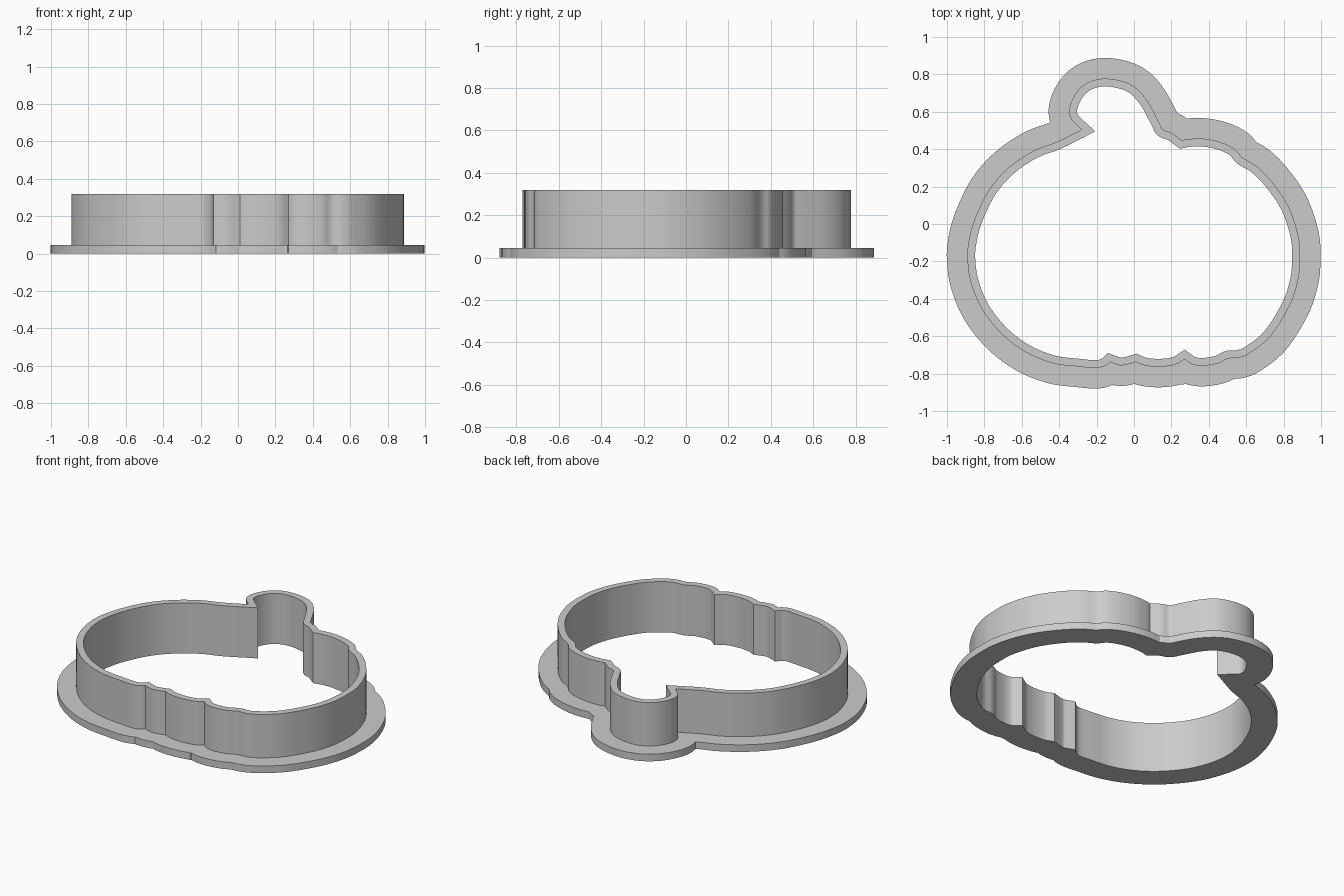
import bpy
import bmesh
from mathutils import Vector

cube = bpy.data.objects.get("Cube")
if cube:
    bpy.data.objects.remove(cube, do_unlink=True)

WALL_HEIGHT = 0.32
FLANGE_HEIGHT = 0.045
WALL_THICKNESS = 0.042
FLANGE_WIDTH = 0.11
STEPS = 6

# Outline of the wall, counter-clockwise; each run ends on a sharp corner
left_body = [(-.28, .505), (-.41, .44), (-.53, .395), (-.66, .31), (-.77, .19),
             (-.85, .03), (-.885, -.1), (-.89, -.2), (-.87, -.32), (-.81, -.46),
             (-.7, -.595), (-.57, -.69), (-.43, -.745), (-.3, -.762),
             (-.2, -.77), (-.15, -.755), (-.13, -.738)]
small_lobe = [(-.13, -.738), (-.08, -.755), (-.04, -.752), (.01, -.738)]
middle_lobe = [(.01, -.738), (.06, -.757), (.14, -.763), (.22, -.752), (.27, -.723)]
right_body = [(.27, -.723), (.31, -.75), (.37, -.758), (.45, -.745), (.5, -.72),
              (.56, -.715), (.62, -.69), (.73, -.6), (.83, -.44), (.875, -.31),
              (.887, -.2), (.88, -.07), (.83, .085), (.75, .21), (.66, .305),
              (.58, .355), (.54, .4), (.47, .435), (.38, .455), (.3, .455), (.255, .447)]
stem = [(.255, .447), (.2, .487), (.155, .505), (.13, .55), (.07, .66), (0, .735),
        (-.08, .768), (-.17, .777), (-.25, .755), (-.31, .7), (-.345, .62),
        (-.335, .56), (-.28, .505)]


def smooth_run(points):
    """Sample a Catmull-Rom curve through the points, leaving out the last one."""
    pts = [Vector(p) for p in points]
    pts = [pts[0]] + pts + [pts[-1]]
    samples = []
    for a, b, c, d in zip(pts, pts[1:], pts[2:], pts[3:]):
        for step in range(STEPS):
            t = step / STEPS
            samples.append(b + (c - a) * (t / 2)
                           + (a * 2 - b * 5 + c * 4 - d) * (t * t / 2)
                           + (b * 3 - a - c * 3 + d) * (t ** 3 / 2))
    return samples


def offset_loop(loop, distance):
    """Offset a closed loop with mitred corners; positive distances go outwards."""
    moved = []
    for i, point in enumerate(loop):
        before = (point - loop[i - 1]).normalized()
        after = (loop[(i + 1) % len(loop)] - point).normalized()
        normal_a = Vector((before.y, -before.x))
        normal_b = Vector((after.y, -after.x))
        bisector = (normal_a + normal_b).normalized()
        mitre = 1 / max(bisector.dot(normal_a), 0.55)
        moved.append(point + bisector * distance * mitre)
    # Drop the points that fold back into the source loop
    limit = abs(distance) * 0.98
    return [p for p in moved if min((p - q).length for q in loop) >= limit]


def ring(name, outer, inner, height, material):
    """Solid band between two closed loops, standing on the ground."""
    curve = bpy.data.curves.new(name, "CURVE")
    curve.dimensions = "2D"
    curve.fill_mode = "BOTH"
    curve.extrude = height / 2
    for loop in (outer, inner):
        spline = curve.splines.new("POLY")
        spline.points.add(len(loop) - 1)
        for target, p in zip(spline.points, loop):
            target.co = (p.x, p.y, 0, 1)
        spline.use_cyclic_u = True
    obj = bpy.data.objects.new(name, curve)
    bpy.context.collection.objects.link(obj)
    bpy.ops.object.select_all(action="DESELECT")
    obj.select_set(True)
    bpy.context.view_layer.objects.active = obj
    bpy.ops.object.convert(target="MESH")
    obj = bpy.context.object

    # Weld the caps to the sides and stand the band on the ground
    bm = bmesh.new()
    bm.from_mesh(obj.data)
    bmesh.ops.remove_doubles(bm, verts=bm.verts, dist=0.0002)
    bmesh.ops.translate(bm, verts=bm.verts, vec=(0, 0, height / 2))
    bmesh.ops.recalc_face_normals(bm, faces=bm.faces)
    bm.to_mesh(obj.data)
    bm.free()
    obj.data.materials.clear()
    obj.data.materials.append(material)
    bpy.ops.object.shade_smooth_by_angle()
    return obj


# One plain grey plastic
grey = bpy.data.materials.new("grey_plastic")
grey.use_nodes = True
colour = (0.6, 0.6, 0.6, 1)
grey.diffuse_color = colour
grey.node_tree.nodes["Principled BSDF"].inputs["Base Color"].default_value = colour

outline = []
for run in (left_body, small_lobe, middle_lobe, right_body, stem):
    outline += smooth_run(run)

# Upright cutting wall and the wide flange around its foot
ring("cutting_wall", outline, offset_loop(outline, -WALL_THICKNESS), WALL_HEIGHT, grey)
ring("base_flange", offset_loop(outline, FLANGE_WIDTH), outline, FLANGE_HEIGHT, grey)
